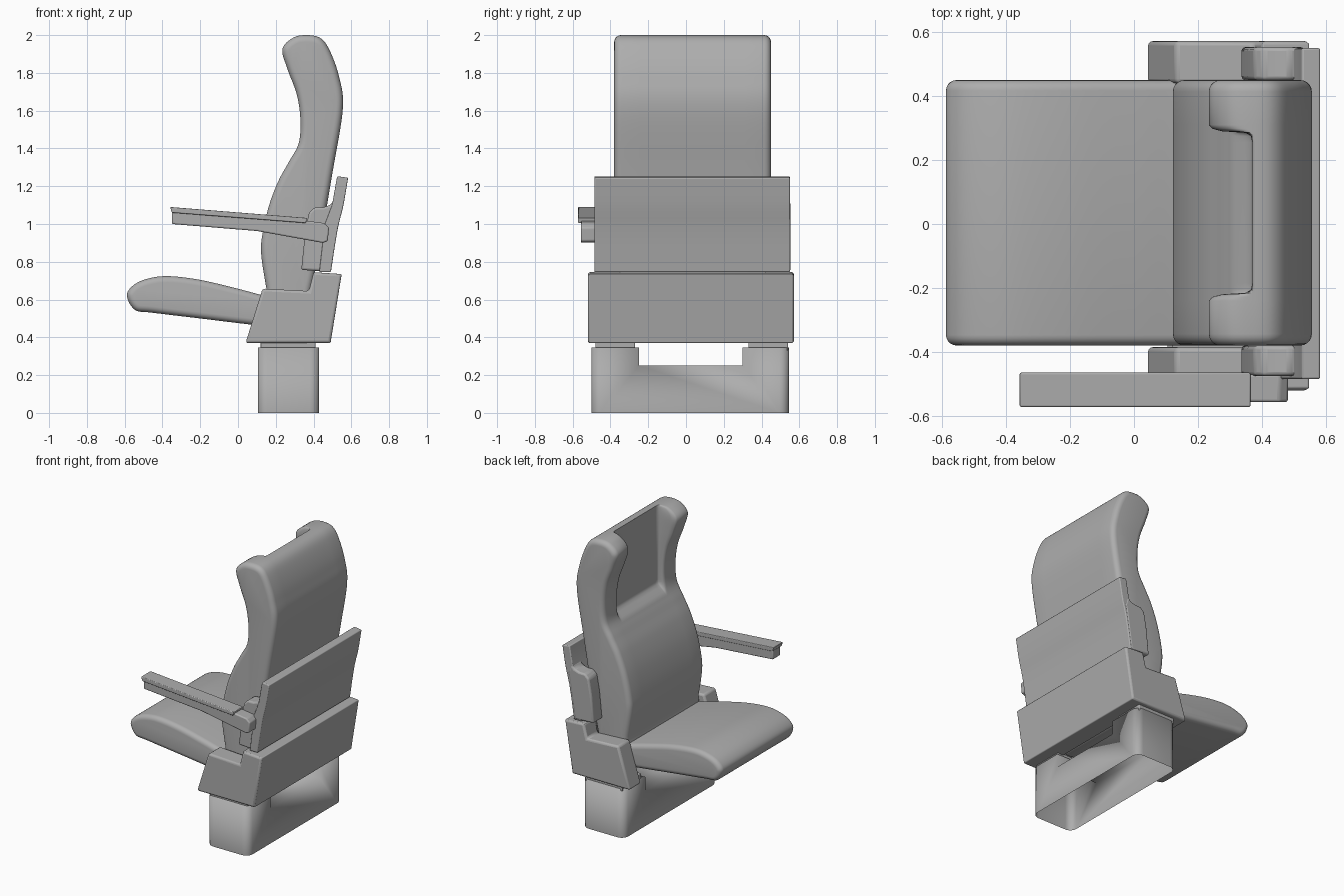
import bpy, bmesh, math
from mathutils import Vector

if "Cube" in bpy.data.objects:
    bpy.data.objects.remove(bpy.data.objects["Cube"])

# one mid-grey for the whole seat
grey = bpy.data.materials.new("mid_grey")
grey.diffuse_color = (0.42, 0.42, 0.42, 1)
grey.use_nodes = True
grey.node_tree.nodes["Principled BSDF"].inputs["Base Color"].default_value = grey.diffuse_color


def finish(name, bm, bevel=0.0, angle=35, segs=3):
    bmesh.ops.recalc_face_normals(bm, faces=bm.faces)
    me = bpy.data.meshes.new(name)
    bm.to_mesh(me)
    bm.free()
    me.materials.append(grey)
    ob = bpy.data.objects.new(name, me)
    bpy.context.collection.objects.link(ob)
    if bevel:
        m = ob.modifiers.new("bevel", 'BEVEL')
        m.width, m.segments, m.limit_method = bevel, segs, 'ANGLE'
        m.angle_limit = math.radians(25)
    bpy.ops.object.select_all(action='DESELECT')
    bpy.context.view_layer.objects.active = ob
    ob.select_set(True)
    bpy.ops.object.shade_smooth_by_angle(angle=math.radians(angle))
    return ob


def prism(name, pts, y0, y1, bevel=0.012):
    # side profile (x, z) extruded along y
    bm = bmesh.new()
    f = bm.faces.new([bm.verts.new((x, y0, z)) for x, z in pts])
    r = bmesh.ops.extrude_face_region(bm, geom=[f])
    bmesh.ops.translate(bm, vec=(0, y1 - y0, 0),
                        verts=[v for v in r['geom'] if isinstance(v, bmesh.types.BMVert)])
    return finish(name, bm, bevel)


def smooth(pts, n):
    # closed Catmull-Rom curve through the points
    out, k = [], len(pts)
    P = [Vector(p) for p in pts]
    for i in range(k):
        a, b, c, d = (P[(i + j) % k] for j in (-1, 0, 1, 2))
        for s in range(n):
            t = s / n
            out.append(0.5 * (2 * b + (c - a) * t + (2 * a - 5 * b + 4 * c - d) * t * t
                              + (3 * b - a - 3 * c + d) * t ** 3))
    return out


def cushion(name, pts, y0, y1, r, stations=(), hollow=None, n=6):
    # profile lofted along y with rounded ends; stations are (y, hollow amount)
    prof = smooth(pts, n)
    k = len(prof)
    area = sum(prof[i - 1].x * prof[i].y - prof[i].x * prof[i - 1].y for i in range(k))
    sgn = 1 if area > 0 else -1
    inward = []
    for i in range(k):
        t = (prof[(i + 1) % k] - prof[i - 1]).normalized()
        inward.append(Vector((-t.y, t.x)) * sgn)
    arc = [(r * (1 - math.sin(a)), r * (1 - math.cos(a)))
           for a in (math.pi / 2 * i / 5 for i in range(6))]
    rings = [(y0 + d[1], d[0], 0) for d in arc]
    rings += [(y, 0, f) for y, f in stations]
    rings += [(y1 - d[1], d[0], 0) for d in reversed(arc)]
    bm = bmesh.new()
    loops = []
    for y, off, f in rings:
        lp = []
        for p, nrm in zip(prof, inward):
            q = p + nrm * off
            x = q.x + f * (hollow(q.x, q.y) - q.x) if f else q.x
            lp.append(bm.verts.new((x, y, q.y)))
        loops.append(lp)
    for a, b in zip(loops, loops[1:]):
        for i in range(k):
            bm.faces.new((a[i - 1], a[i], b[i], b[i - 1]))
    bm.faces.new(loops[0])
    bm.faces.new(loops[-1])
    return finish(name, bm, angle=60)


def recess(x, z):
    # target depth of the head recess, with a short sloping ledge at its bottom
    return max(x, min(0.37, 0.315 + (z - 1.40) * 1.1)) if z > 1.40 else x


# backrest with head recess between two wings
back = [(0.36, 2.0), (0.29, 1.985), (0.235, 1.925), (0.262, 1.82), (0.31, 1.69), (0.33, 1.56),
        (0.322, 1.43), (0.27, 1.33), (0.215, 1.23), (0.165, 1.1), (0.13, 0.95), (0.123, 0.84),
        (0.15, 0.66), (0.165, 0.6), (0.36, 0.6), (0.39, 0.66), (0.445, 0.95), (0.5, 1.27),
        (0.555, 1.61), (0.535, 1.78), (0.485, 1.92), (0.435, 1.985)]
fade = [(0.31, 0), (0.298, 0.08), (0.29, 0.3), (0.285, 0.85), (0.275, 0.97), (0.255, 1)]
mid = 0.035
stations = [(2 * mid - y, f) for y, f in fade] + [(y, f) for y, f in reversed(fade)]
cushion("backrest", back, -0.38, 0.45, 0.036, stations, recess, n=8)

# seat cushion
seat = [(-0.588, 0.62), (-0.555, 0.675), (-0.48, 0.71), (-0.37, 0.724), (-0.2, 0.704), (0.0, 0.657),
        (0.14, 0.62), (0.27, 0.59), (0.3, 0.52), (0.27, 0.45), (0.1, 0.464), (-0.2, 0.5),
        (-0.45, 0.53), (-0.545, 0.545)]
cushion("seat", seat, -0.38, 0.45, 0.033)

# lower shell: two side arms and a back plate
arm = [(0.04, 0.37), (0.49, 0.37), (0.549, 0.735), (0.40, 0.745), (0.375, 0.645), (0.13, 0.658)]
prism("lower_side_near", arm, -0.52, -0.385, 0.014)
prism("lower_side_far", arm, 0.44, 0.572, 0.014)
prism("lower_back_plate", [(0.36, 0.37), (0.49, 0.37), (0.549, 0.735), (0.40, 0.745)], -0.515, 0.567, 0.006)

# upper shell: back plate and two ears
prism("upper_back_plate", [(0.43, 0.745), (0.492, 0.745), (0.512, 0.88), (0.529, 0.98), (0.541, 1.03),
                           (0.553, 1.075), (0.564, 1.13), (0.583, 1.245), (0.525, 1.253),
                           (0.498, 1.1), (0.46, 1.0)], -0.485, 0.55, 0.006)
ear = [(0.335, 0.757), (0.485, 0.748), (0.527, 1.03), (0.535, 1.06), (0.51, 1.13), (0.488, 1.1),
       (0.45, 1.088), (0.405, 1.088), (0.375, 1.06), (0.355, 0.95)]
prism("upper_ear_near", ear, -0.475, -0.38, 0.012)
prism("upper_ear_far", ear, 0.45, 0.553, 0.012)

# armrest on the near side: pad and supporting bar
prism("armrest_pad", [(-0.35, 1.06), (0.36, 1.005), (0.365, 1.032), (-0.359, 1.09)], -0.572, -0.465, 0.005)
prism("armrest_bar", [(-0.35, 1.0), (0.1, 0.963), (0.45, 0.9), (0.475, 0.91), (0.482, 0.98), (0.455, 1.005),
                      (0.38, 1.015), (-0.35, 1.068)], -0.557, -0.47, 0.008)

# spacers between base and shell
for tag, a, b in (("near", -0.48, -0.27), ("far", 0.33, 0.54)):
    prism("spacer_" + tag, [(0.12, 0.33), (0.41, 0.33), (0.41, 0.38), (0.12, 0.38)], a, b, 0.005)

# hollow base with a notch in the top and an open underside
bm = bmesh.new()
outline = [(-0.5, 0), (0.545, 0), (0.545, 0.345), (0.30, 0.345), (0.30, 0.25),
           (-0.25, 0.25), (-0.25, 0.345), (-0.5, 0.345)]
f = bm.faces.new([bm.verts.new((0.105, y, z)) for y, z in outline])
r = bmesh.ops.extrude_face_region(bm, geom=[f])
bmesh.ops.translate(bm, vec=(0.325, 0, 0), verts=[v for v in r['geom'] if isinstance(v, bmesh.types.BMVert)])
corners = [e for e in bm.edges if abs(e.verts[0].co.z - e.verts[1].co.z) > 0.3]
bmesh.ops.bevel(bm, geom=corners, offset=0.05, segments=6, profile=0.5, affect='EDGES')
bmesh.ops.recalc_face_normals(bm, faces=bm.faces)
bmesh.ops.delete(bm, geom=[f for f in bm.faces if all(v.co.z < 0.001 for v in f.verts)], context='FACES')
finish("base", bm, angle=100)
